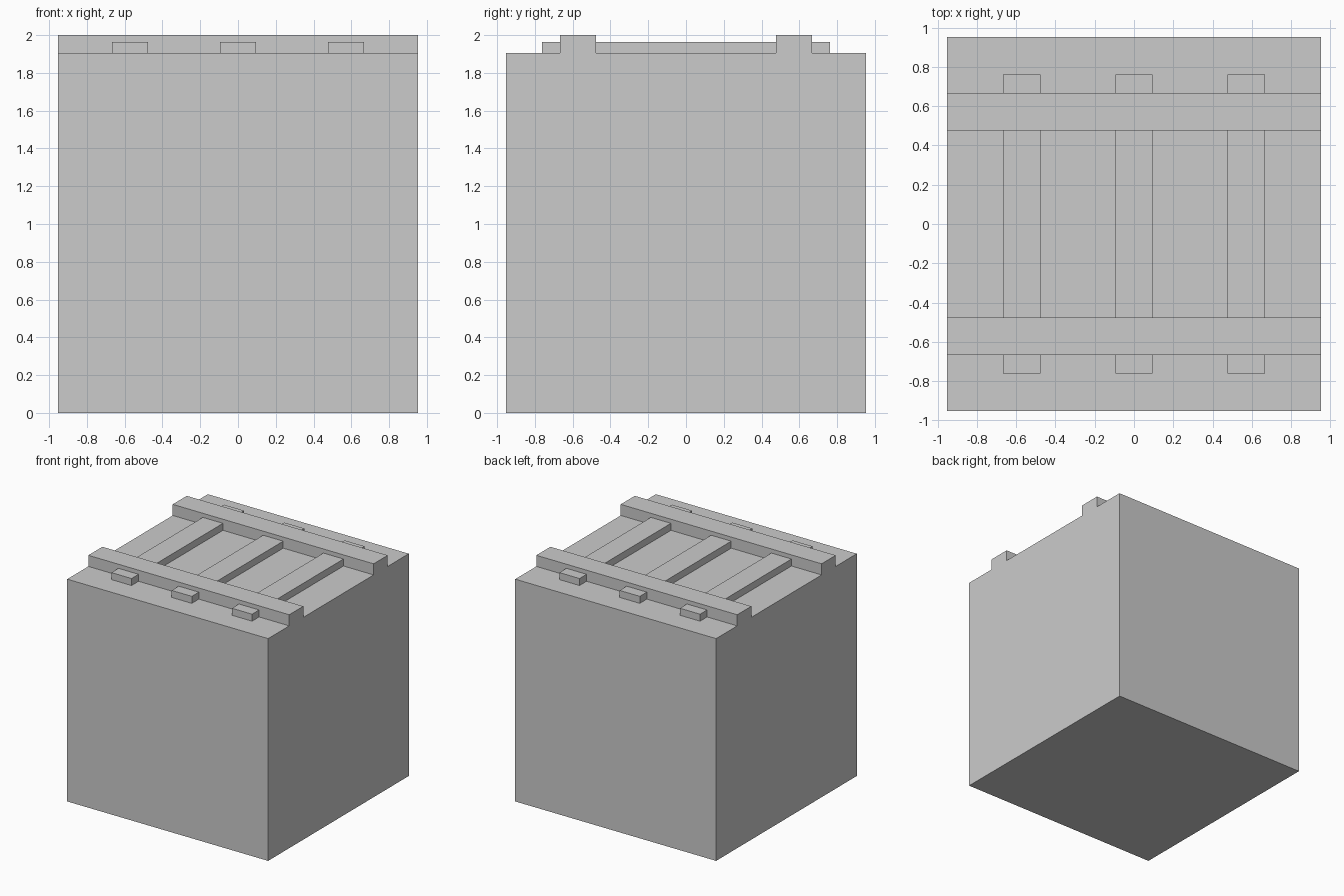
import bpy

if "Cube" in bpy.data.objects:
    bpy.data.objects.remove(bpy.data.objects["Cube"])

U = 2 / 21  # one grid unit of the model


def box(name, x, y, z):
    """Axis-aligned box from (min, max) ranges."""
    bpy.ops.mesh.primitive_cube_add(
        size=1, location=[(a + b) / 2 for a, b in (x, y, z)])
    ob = bpy.context.object
    ob.name = name
    ob.scale = [b - a for a, b in (x, y, z)]
    bpy.ops.object.transform_apply(location=False, rotation=False, scale=True)
    return ob


half = 10 * U
top = 20 * U

# Solid base block
box("base_block", (-half, half), (-half, half), (0, top))

# Two rails running left to right
for name, cy in (("front_rail", -6 * U), ("back_rail", 6 * U)):
    box(name, (-half, half), (cy - U, cy + U), (top, top + U))

# Three low sleepers crossing under the rails
for name, cx in (("left_sleeper", -6 * U), ("middle_sleeper", 0), ("right_sleeper", 6 * U)):
    box(name, (cx - U, cx + U), (-8 * U, 8 * U), (top, top + 0.06))
